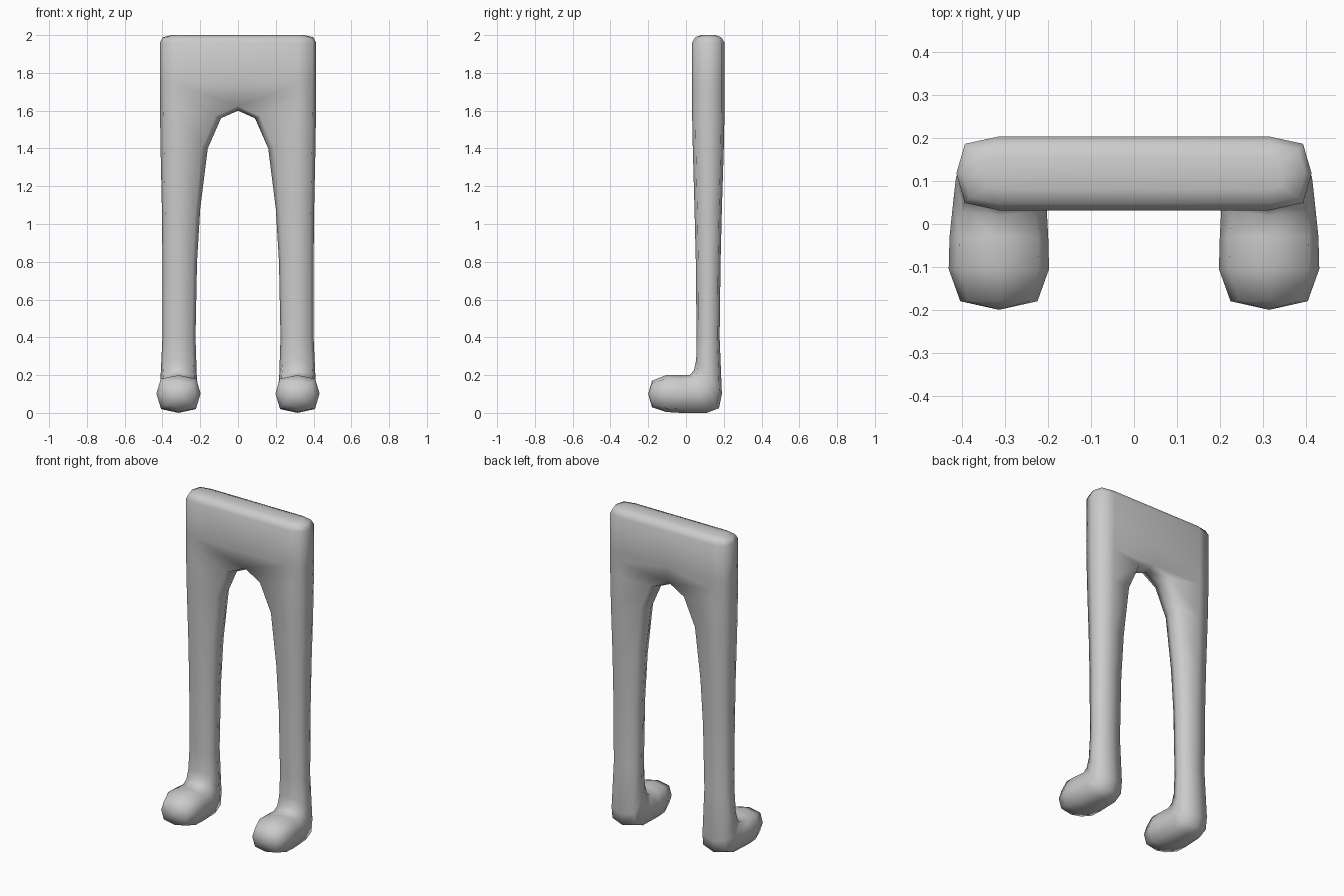
import bpy
import bmesh
from mathutils import Vector

cube = bpy.data.objects.get("Cube")
if cube:
    bpy.data.objects.remove(cube, do_unlink=True)

grey = bpy.data.materials.new("plain grey")
grey.use_nodes = True
colour = (0.6, 0.6, 0.6, 1)
grey.diffuse_color = colour
grey.node_tree.nodes["Principled BSDF"].inputs["Base Color"].default_value = colour

CENTRE = 0.315   # x of the leg axis
ROUND = 0.8      # how far the diagonal points sit towards the corners
bm = bmesh.new()


def ring(inner, outer, front, back, drop=0.0, inner_x=ROUND, inner_y=ROUND):
    """Eight-sided section: front and back are (y, z); drop lowers the inner side."""
    front, back = Vector((0, *front)), Vector((0, *back))
    mid, half = (front + back) / 2, (front - back) / 2

    def point(x, reach, lower=0.0):
        p = mid + half * reach
        return bm.verts.new((x, p.y, p.z - lower))

    out_diag = CENTRE + (outer - CENTRE) * ROUND
    in_diag = CENTRE + (inner - CENTRE) * inner_x
    return [point(inner, 0, drop),
            point(in_diag, inner_y, drop * 0.7), point(CENTRE, 1),
            point(out_diag, ROUND), point(outer, 0), point(out_diag, -ROUND),
            point(CENTRE, -1), point(in_diag, -inner_y, drop * 0.7)]


def level(z, inner, outer, front, back, **shape):
    return ring(inner, outer, (front, z), (back, z), **shape)


def bridge(a, b, sides=range(8)):
    for i in sides:
        j = (i + 1) % 8
        bm.faces.new((a[i], a[j], b[j], b[i]))


# Foot, heel bend and leg up to the crotch
leg = [
    ring(0.225, 0.405, (-0.18, 0.17), (-0.18, 0.03)),
    ring(0.198, 0.432, (-0.105, 0.2), (-0.105, 0.005)),
    ring(0.2, 0.43, (-0.03, 0.2), (-0.03, 0)),
    ring(0.205, 0.42, (0.02, 0.2), (0.11, 0)),
    ring(0.212, 0.415, (0.042, 0.225), (0.175, 0.025)),
    ring(0.218, 0.41, (0.054, 0.28), (0.19, 0.1)),
    level(0.4, 0.225, 0.4, 0.056, 0.178),
    level(0.8, 0.217, 0.4, 0.052, 0.183),
    level(1.08, 0.2, 0.403, 0.045, 0.19),
    level(1.4, 0.16, 0.41, 0.036, 0.2),
    level(1.6, 0.09, 0.413, 0.032, 0.204, drop=0.04, inner_x=0.88),
    level(1.68, 0, 0.413, 0.032, 0.204, drop=0.08, inner_x=1, inner_y=0.6),
]
for lower, upper in zip(leg, leg[1:]):
    bridge(lower, upper)

# Rounded toe
toe = bm.verts.new((CENTRE, -0.2, 0.1))
for i in range(8):
    bm.faces.new((toe, leg[0][(i + 1) % 8], leg[0][i]))

# Half of the hip block, left open where it meets its mirror image
hip = [leg[-1]] + [
    level(z, 0, outer, front, back, inner_x=1, inner_y=1)
    for z, outer, front, back in (
        (1.74, 0.414, 0.032, 0.204), (1.96, 0.414, 0.032, 0.204),
        (1.988, 0.4, 0.048, 0.188), (2, 0.35, 0.08, 0.156))
]
for lower, upper in zip(hip, hip[1:]):
    bridge(lower, upper, range(1, 7))
bm.faces.new(hip[-1][1:])

# Drop the unused centre points and orient the surface
bmesh.ops.delete(bm, geom=[v for v in bm.verts if not v.link_faces], context='VERTS')
bmesh.ops.recalc_face_normals(bm, faces=bm.faces)
for face in bm.faces:
    face.smooth = True

mesh = bpy.data.meshes.new("hips_and_legs")
bm.to_mesh(mesh)
bm.free()
mesh.materials.append(grey)
legs = bpy.data.objects.new("hips_and_legs", mesh)
bpy.context.collection.objects.link(legs)

# Second leg
mirror = legs.modifiers.new("mirror", 'MIRROR')
mirror.use_clip = True
mirror.merge_threshold = 0.002
